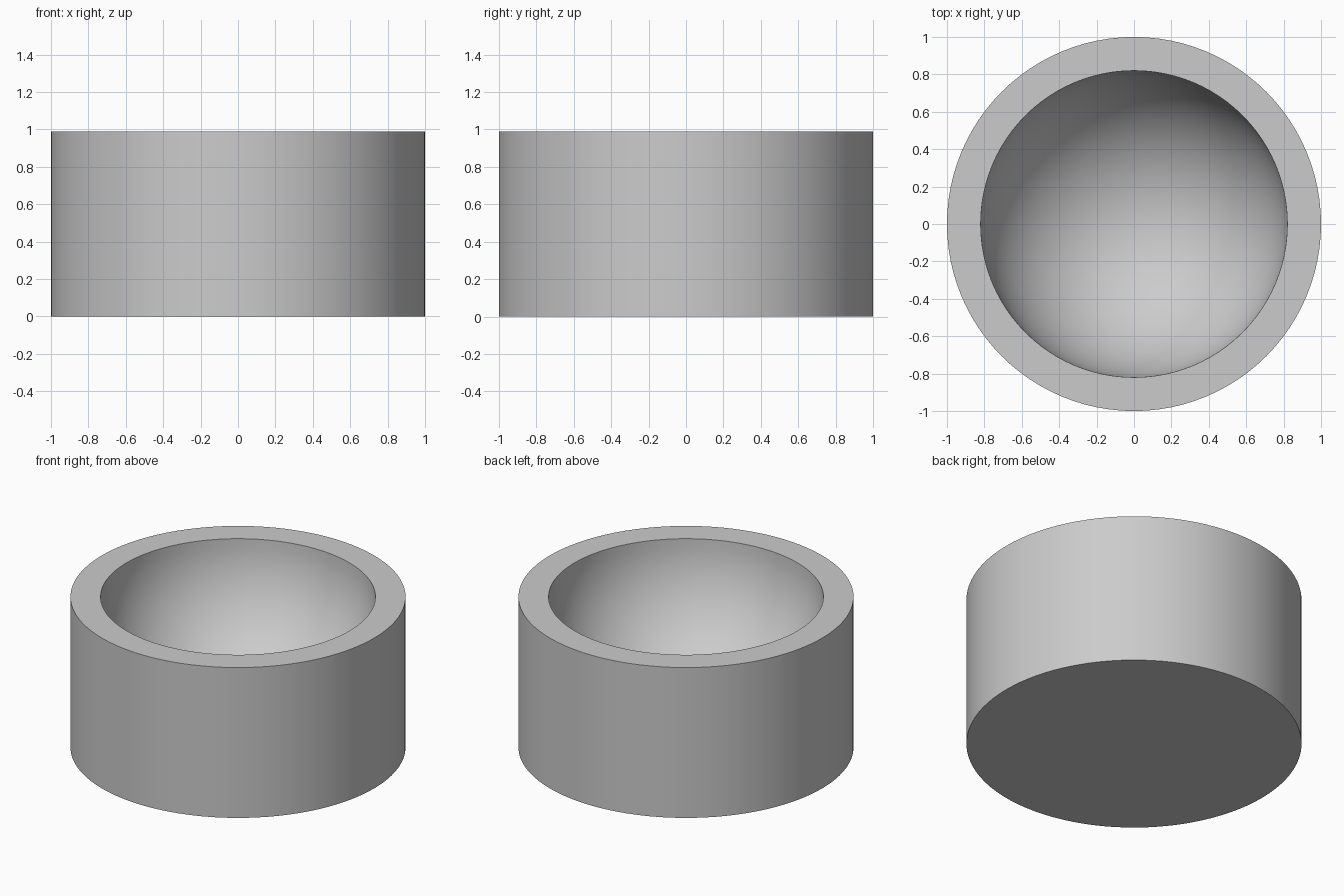
import bpy
import bmesh
from math import sin, cos, pi, radians
from mathutils import Vector

cube = bpy.data.objects.get("Cube")
if cube:
    bpy.data.objects.remove(cube, do_unlink=True)

OUTER, BOWL, HEIGHT = 1.0, 0.82, 0.99
SEGMENTS, RINGS = 96, 24

# Plain grey material
grey = bpy.data.materials.new("light_grey")
grey.use_nodes = True
colour = (0.6, 0.6, 0.6, 1)
grey.diffuse_color = colour
grey.node_tree.nodes["Principled BSDF"].inputs["Base Color"].default_value = colour

# Half section: base, outer wall, flat rim, then the hemispherical hollow
profile = [(0, 0), (OUTER, 0), (OUTER, HEIGHT)]
for i in range(RINGS + 1):
    a = pi / 2 * i / RINGS
    profile.append((BOWL * cos(a), HEIGHT - BOWL * sin(a)))

# Turn the section round the vertical axis
bm = bmesh.new()
verts = [bm.verts.new((r, 0, z)) for r, z in profile]
edges = [bm.edges.new(pair) for pair in zip(verts, verts[1:])]
bmesh.ops.spin(bm, geom=verts + edges, cent=Vector(), axis=Vector((0, 0, 1)),
               angle=2 * pi, steps=SEGMENTS)
bmesh.ops.remove_doubles(bm, verts=bm.verts, dist=0.0005)
bmesh.ops.recalc_face_normals(bm, faces=bm.faces)

mesh = bpy.data.meshes.new("round_bowl")
bm.to_mesh(mesh)
bm.free()
mesh.materials.append(grey)
bowl = bpy.data.objects.new("round_bowl", mesh)
bpy.context.collection.objects.link(bowl)

# Smooth walls with crisp rim and base edges
bpy.ops.object.select_all(action="DESELECT")
bowl.select_set(True)
bpy.context.view_layer.objects.active = bowl
bpy.ops.object.shade_smooth_by_angle(angle=radians(30))
